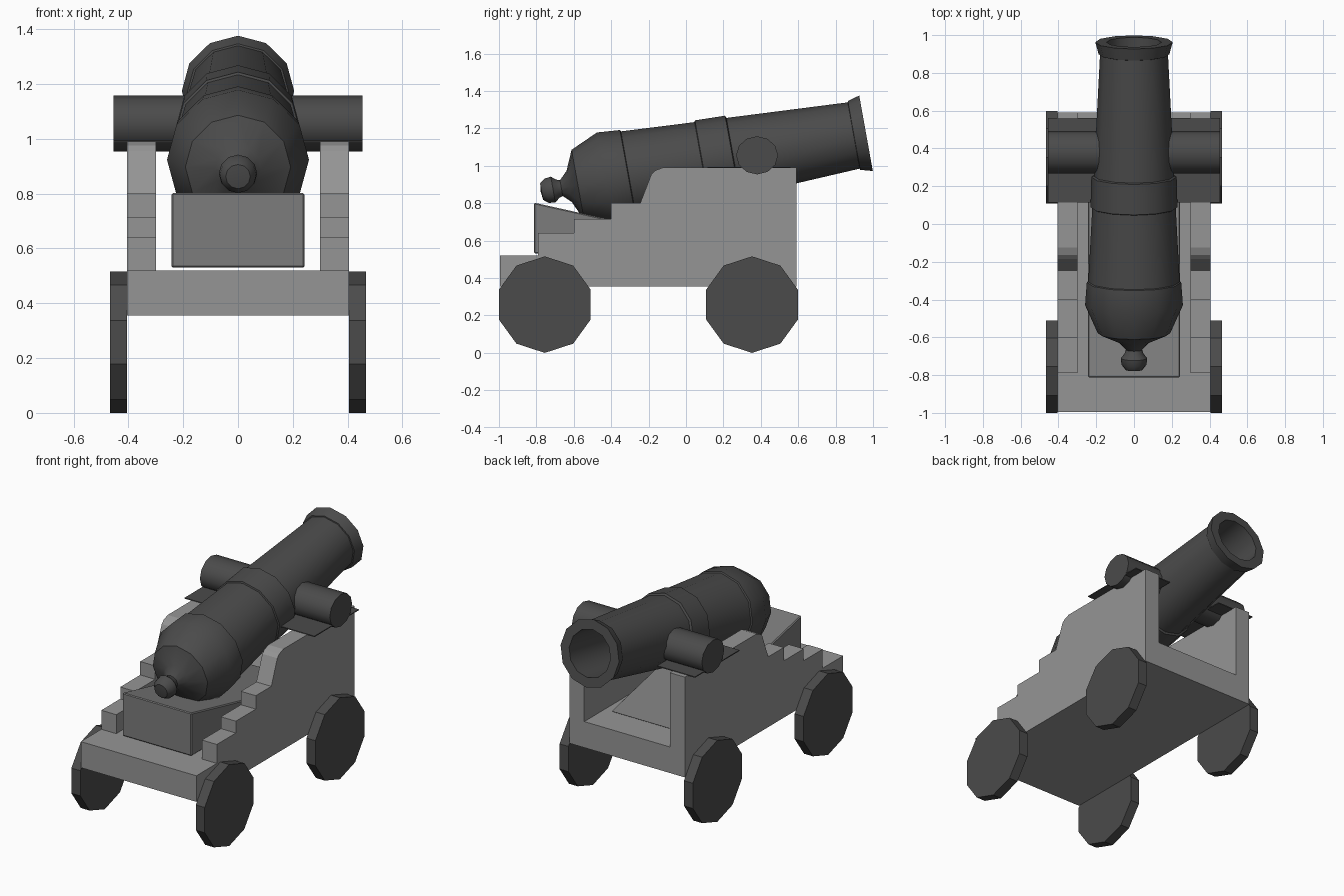
import bpy, bmesh, math
from mathutils import Matrix, Vector

if "Cube" in bpy.data.objects:
    bpy.data.objects.remove(bpy.data.objects["Cube"])


def material(name, v):
    m = bpy.data.materials.new(name)
    m.diffuse_color = (v, v, v, 1)
    m.use_nodes = True
    m.node_tree.nodes["Principled BSDF"].inputs["Base Color"].default_value = m.diffuse_color
    return m


IRON = material("dark_iron", 0.07)
WOOD = material("pale_wood", 0.3)
WEDGE = material("mid_wood", 0.2)


def finish(name, bm, mat, smooth=None):
    bmesh.ops.recalc_face_normals(bm, faces=bm.faces)
    me = bpy.data.meshes.new(name)
    bm.to_mesh(me)
    bm.free()
    me.materials.append(mat)
    ob = bpy.data.objects.new(name, me)
    bpy.context.collection.objects.link(ob)
    if smooth:
        bpy.ops.object.select_all(action='DESELECT')
        bpy.context.view_layer.objects.active = ob
        ob.select_set(True)
        bpy.ops.object.shade_smooth_by_angle(angle=math.radians(smooth))
    return ob


def extrude_x(name, profile, x0, x1, mat, smooth=None):
    """Closed (y, z) profile extruded from x0 to x1."""
    bm = bmesh.new()
    a = [bm.verts.new((x0, y, z)) for y, z in profile]
    b = [bm.verts.new((x1, y, z)) for y, z in profile]
    n = len(profile)
    bm.faces.new(a)
    bm.faces.new(b[::-1])
    for i in range(n):
        j = (i + 1) % n
        bm.faces.new((a[i], a[j], b[j], b[i]))
    return finish(name, bm, mat, smooth)


def ring(cy, cz, ry, rz, n, start=0.0):
    return [(cy + ry * math.cos(start + math.tau * i / n),
             cz + rz * math.sin(start + math.tau * i / n)) for i in range(n)]


# Barrel: lathe profile (distance behind muzzle, radius), bore to knob
BARREL = [(-1.0, 0.0), (-1.0, 0.135), (0, 0.145), (0, 0.205), (-0.065, 0.187),
          (-0.067, 0.18), (-0.72, 0.213), (-0.725, 0.226), (-0.888, 0.23),
          (-0.892, 0.221), (-1.288, 0.242), (-1.292, 0.25), (-1.415, 0.259),
          (-1.565, 0.192), (-1.612, 0.085), (-1.655, 0.043), (-1.675, 0.05),
          (-1.70, 0.07), (-1.735, 0.066), (-1.762, 0.045), (-1.767, 0.0)]
bm = bmesh.new()
verts = [bm.verts.new((r, s, 0)) for s, r in BARREL]
edges = [bm.edges.new(p) for p in zip(verts, verts[1:])]
bmesh.ops.spin(bm, geom=verts + edges, cent=(0, 0, 0), axis=(0, 1, 0),
               angle=math.tau, steps=12, use_merge=True)
bmesh.ops.remove_doubles(bm, verts=bm.verts, dist=1e-4)
bm.transform(Matrix.Translation(Vector((0, 0.9625, 1.174)))
             @ Matrix.Rotation(math.radians(10.2), 4, 'X'))
finish("barrel", bm, IRON, 35)

# Trunnion bar through the barrel
extrude_x("trunnion", ring(0.38, 1.056, 0.112, 0.102, 12), -0.455, 0.455, IRON, 35)

# Carriage bed
extrude_x("carriage_bed", [(-0.995, 0.355), (0.59, 0.355), (0.59, 0.52), (-0.995, 0.52)],
          -0.405, 0.405, WOOD)

# Stepped cheeks, trunnion plates and wheels on both sides
CHEEK = [(-0.79, 0.515), (-0.79, 0.64), (-0.6, 0.64), (-0.6, 0.715), (-0.4, 0.715),
         (-0.4, 0.80), (-0.245, 0.80), (-0.185, 0.955), (-0.165, 0.975),
         (-0.125, 0.99), (0.59, 0.99), (0.59, 0.515)]
for side, sx in (("left", -1), ("right", 1)):
    extrude_x(side + "_cheek", CHEEK, sx * 0.30, sx * 0.405, WOOD)
    extrude_x(side + "_trunnion_plate",
              [(0.115, 0.988), (0.56, 0.988), (0.56, 0.994), (0.115, 0.994)],
              sx * 0.19, sx * 0.455, IRON)
    for end, cy in (("front", -0.755), ("rear", 0.353)):
        extrude_x(f"{side}_{end}_wheel", ring(cy, 0.258, 0.258, 0.258, 10, math.pi / 2),
                  sx * 0.405, sx * 0.467, IRON)

# Elevating wedge under the breech
wedge = extrude_x("elevating_wedge", [(-0.812, 0.53), (-0.812, 0.803), (0.41, 0.53)],
                  -0.243, 0.243, WEDGE)
bev = wedge.modifiers.new("edge_softening", 'BEVEL')
bev.width = 0.006
bev.segments = 1
